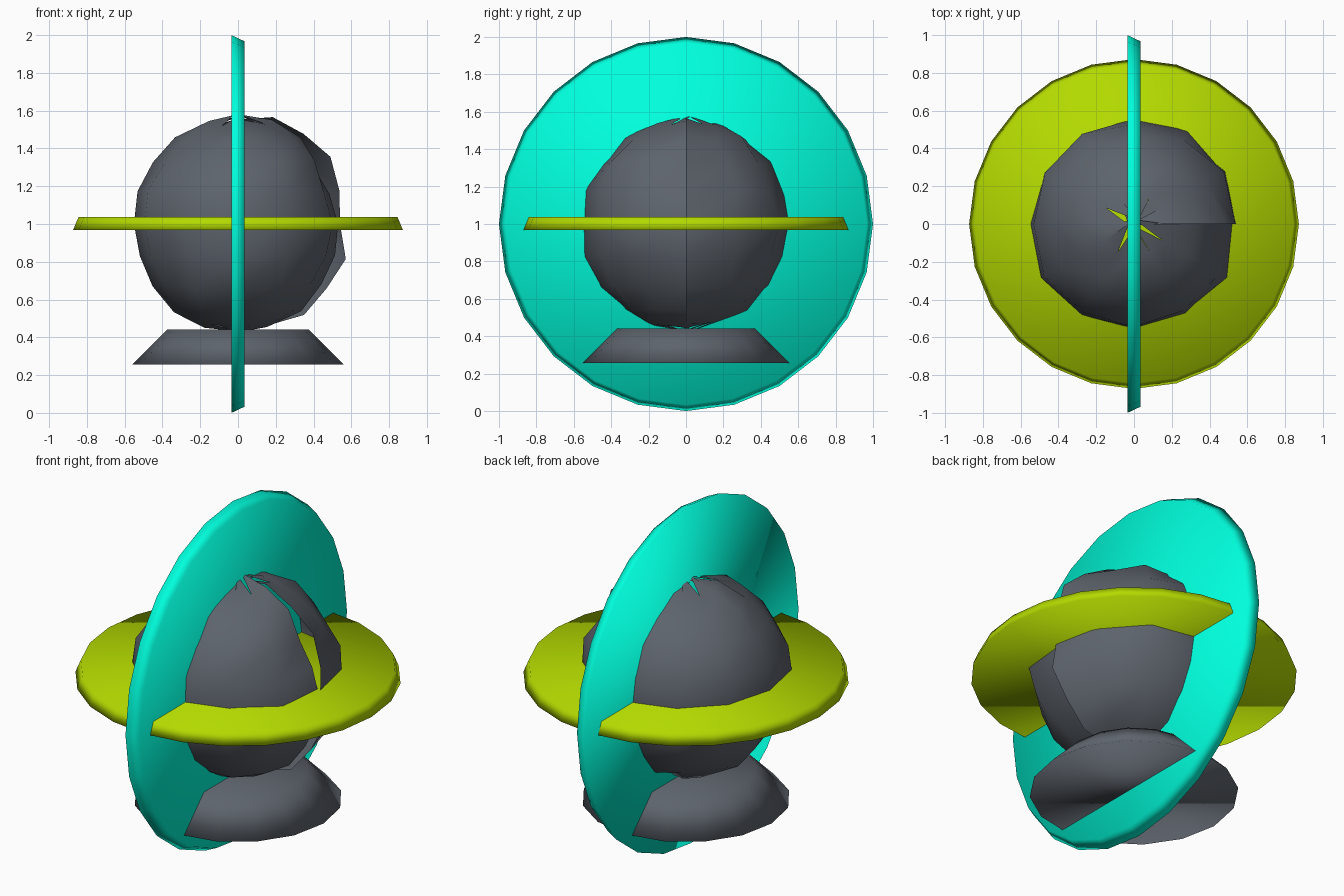
import bpy, bmesh, math, random
from mathutils import Matrix, Vector

if "Cube" in bpy.data.objects:
    bpy.data.objects.remove(bpy.data.objects["Cube"])

random.seed(4)

def material(name, color):
    m = bpy.data.materials.new(name)
    m.diffuse_color = color
    m.use_nodes = True
    m.node_tree.nodes["Principled BSDF"].inputs["Base Color"].default_value = m.diffuse_color
    return m

def finish(name, bm, mat):
    for f in bm.faces:
        f.smooth = True
    me = bpy.data.meshes.new(name)
    bm.to_mesh(me)
    bm.free()
    me.materials.append(mat)
    ob = bpy.data.objects.new(name, me)
    bpy.context.collection.objects.link(ob)
    return ob

def frustum(name, r_low, r_high, height, sides, matrix, mat):
    bm = bmesh.new()
    bmesh.ops.create_cone(bm, cap_ends=True, segments=sides, radius1=r_low,
                          radius2=r_high, depth=height, matrix=matrix)
    return finish(name, bm, mat)

teal = material("teal", (0.0, 1.0, 0.72, 1))
lime = material("lime", (0.45, 0.70, 0.0, 1))
slate = material("slate", (0.11, 0.126, 0.15, 1))

# Crossing discs and the foot
frustum("vertical_disc", 1.0, 0.967, 0.07, 24,
        Matrix.Translation((0, 0, 1.0)) @ Matrix.Rotation(math.pi / 2, 4, 'Y'), teal)
frustum("horizontal_disc", 0.873, 0.844, 0.07, 24,
        Matrix.Translation((0, 0, 1.003)), lime)
frustum("foot", 0.56, 0.375, 0.185, 16, Matrix.Translation((0, 0, 0.348)), slate)

# Lumpy sphere shell, split along a seam on the +x side
COLS, ROWS = 12, 10
seam_start = [.60, .595, .59, .605, .565, .54, .60, .58, .595, .56, .56]
seam_end = [.58, .58, .565, .50, .51, .53, .54, .545, .57, .56, .56]
bm = bmesh.new()
grid = []
for j in range(ROWS + 1):
    lat = math.pi / 2 - math.pi * j / ROWS
    row = []
    for i in range(COLS + 1):
        lon = math.tau * i / COLS
        r = random.uniform(.545, .58)
        if i == 0:
            r = seam_start[j]
        elif i == COLS:
            r = seam_end[j]
        co = Vector((math.cos(lat) * math.cos(lon),
                     math.cos(lat) * math.sin(lon), math.sin(lat))) * r
        # Tips at the poles are unmerged and slightly scattered
        if j in (0, ROWS):
            co.x += random.uniform(-.03, .03)
            co.y += random.uniform(-.03, .03)
        row.append(bm.verts.new(co + Vector((0, 0, 1.0))))
    grid.append(row)
for j in range(ROWS):
    for i in range(COLS):
        a, b = grid[j][i], grid[j][i + 1]
        c, d = grid[j + 1][i + 1], grid[j + 1][i]
        if j > 0:
            bm.faces.new((a, d, b))
        if j < ROWS - 1:
            bm.faces.new((b, d, c))
finish("lumpy_sphere", bm, slate)
